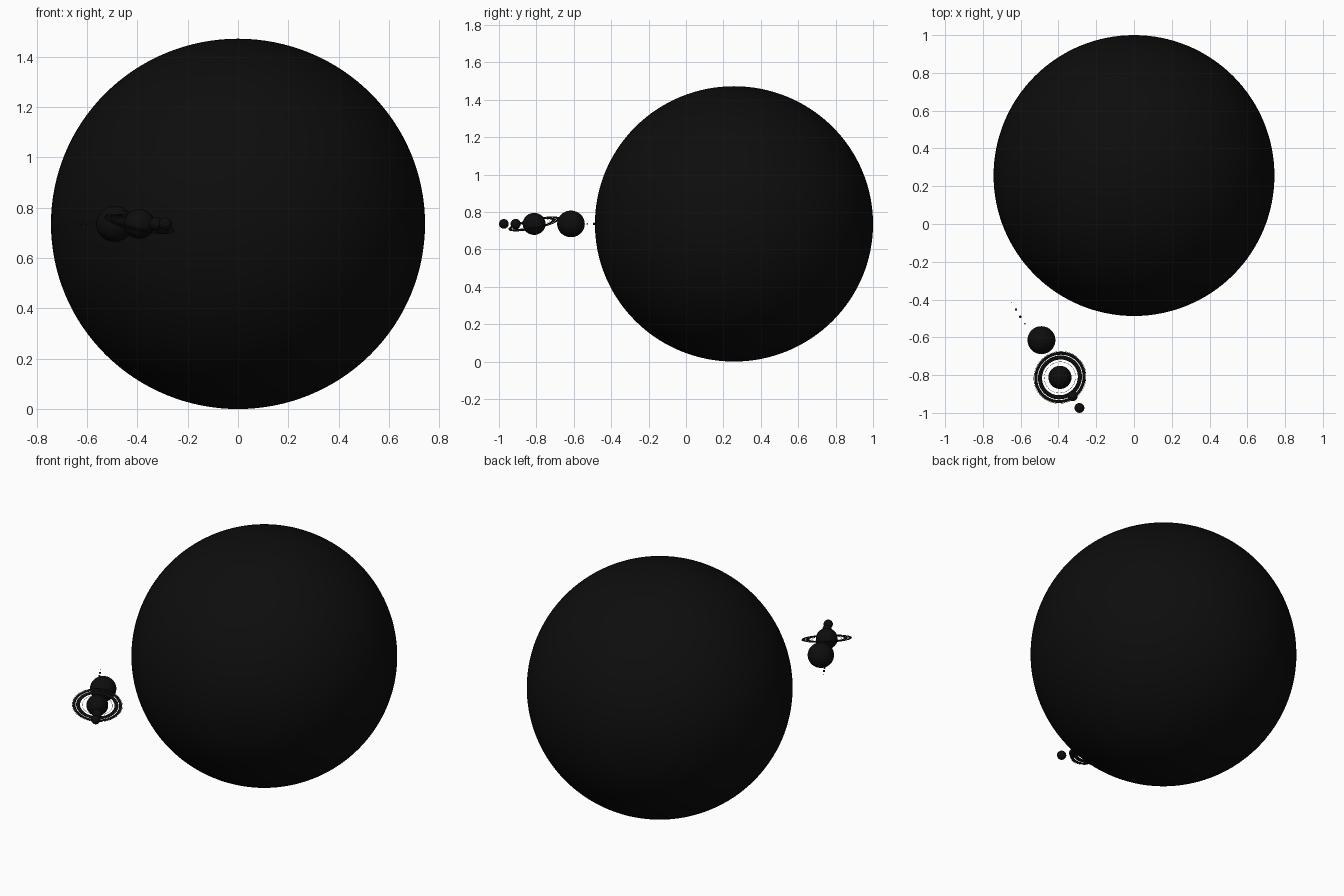
import bpy, bmesh, math
from mathutils import Vector

old = bpy.data.objects.get("Cube")
if old:
    bpy.data.objects.remove(old, do_unlink=True)

# One near-black surface colour
black = bpy.data.materials.new("soft black")
black.use_nodes = True
colour = (0.004, 0.004, 0.004, 1)
black.diffuse_color = colour
black.node_tree.nodes["Principled BSDF"].inputs["Base Color"].default_value = colour

MID_Z = 0.736


def add_object(name, bm, location):
    mesh = bpy.data.meshes.new(name)
    bm.to_mesh(mesh)
    bm.free()
    mesh.materials.append(black)
    obj = bpy.data.objects.new(name, mesh)
    obj.location = location
    bpy.context.collection.objects.link(obj)
    return obj


def ball(name, x, y, radius, squash=1.0, segments=48):
    bm = bmesh.new()
    bmesh.ops.create_uvsphere(bm, u_segments=segments, v_segments=segments // 2, radius=radius)
    bmesh.ops.scale(bm, vec=(1, 1, squash), verts=bm.verts)
    for face in bm.faces:
        face.smooth = True
    return add_object(name, bm, (x, y, MID_Z))


def flat_ring(name, x, y, inner, outer, normal, thick=0.0008, segments=96):
    """Thin washer swept from a rectangular section."""
    bm = bmesh.new()
    h = thick / 2
    section = [(inner, -h), (outer, -h), (outer, h), (inner, h)]
    loops = []
    for i in range(segments):
        a = 2 * math.pi * i / segments
        loops.append([bm.verts.new((r * math.cos(a), r * math.sin(a), z)) for r, z in section])
    for i in range(segments):
        p, q = loops[i], loops[(i + 1) % segments]
        for k in range(4):
            m = (k + 1) % 4
            bm.faces.new((p[k], q[k], q[m], p[m]))
    bmesh.ops.recalc_face_normals(bm, faces=bm.faces)
    obj = add_object(name, bm, (x, y, MID_Z))
    obj.rotation_euler = Vector(normal).to_track_quat('Z', 'Y').to_euler()
    return obj


# Central star
ball("sun", 0, 0.2565, 0.7435, 0.99, 128)

# Row of planets, from the smallest inner ones outwards
planets = [
    ("first_planet", -0.650, -0.415, 0.0026, 1.0, 24),
    ("second_planet", -0.625, -0.453, 0.0064, 1.0, 24),
    ("third_planet", -0.602, -0.491, 0.0068, 1.0, 24),
    ("fourth_planet", -0.578, -0.528, 0.0036, 1.0, 24),
    ("giant_planet", -0.490, -0.615, 0.0738, 0.965, 64),
    ("ringed_planet", -0.392, -0.812, 0.0612, 0.96, 64),
    ("seventh_planet", -0.325, -0.911, 0.0268, 0.99, 48),
    ("eighth_planet", -0.289, -0.974, 0.0260, 0.99, 48),
]
for planet in planets:
    ball(*planet)

# Tilted ring system with narrow gaps
tilt = (0.20, -0.21, 1)
for name, inner, outer in [
    ("faint_inner_ring", 0.0835, 0.0848),
    ("broad_ring", 0.0965, 0.1185),
    ("outer_ring", 0.1225, 0.1385),
    ("thin_outer_ring", 0.1405, 0.1418),
]:
    flat_ring(name, -0.392, -0.812, inner, outer, tilt)
